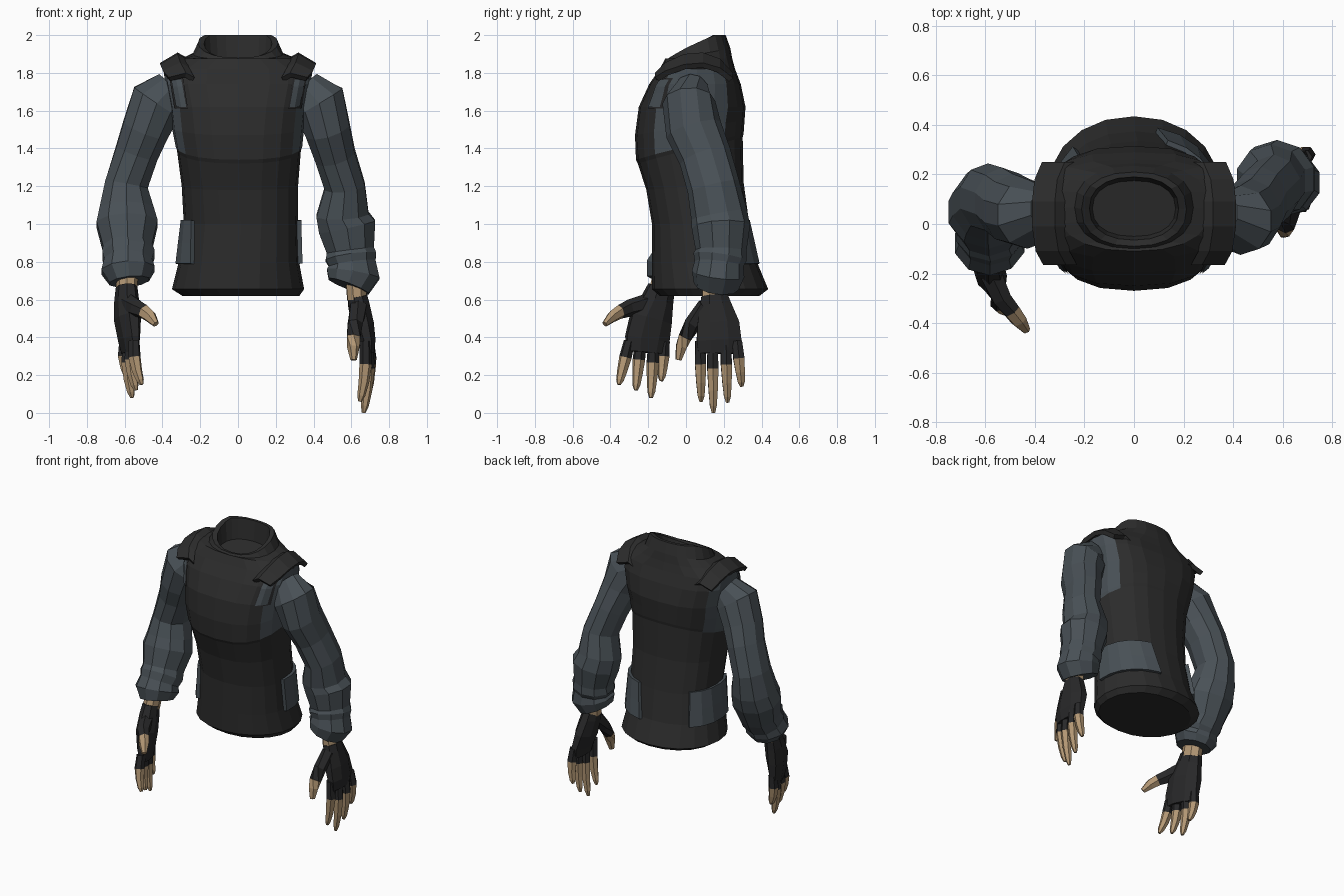
import bpy, bmesh, math
from mathutils import Vector
from mathutils.bvhtree import BVHTree


def material(name, rgb):
    m = bpy.data.materials.new(name)
    m.diffuse_color = (*rgb, 1)
    return m


VEST = material("charcoal vest", (0.025, 0.025, 0.025))
SLATE = material("slate cloth", (0.066, 0.081, 0.093))
GLOVE = material("black glove", (0.021, 0.021, 0.022))
SKIN = material("skin", (0.45, 0.31, 0.175))


def make(name, bm, mats):
    me = bpy.data.meshes.new(name)
    bm.to_mesh(me)
    bm.free()
    for m in mats:
        me.materials.append(m)
    ob = bpy.data.objects.new(name, me)
    bpy.context.collection.objects.link(ob)
    return ob


def loft(name, rings, mats, seg_mat=None):
    """Closed skin through rings of points, capped at both ends."""
    bm = bmesh.new()
    vs = [[bm.verts.new(p) for p in r] for r in rings]
    n = len(vs[0])
    for k in range(len(vs) - 1):
        for i in range(n):
            j = (i + 1) % n
            f = bm.faces.new((vs[k][i], vs[k][j], vs[k + 1][j], vs[k + 1][i]))
            f.material_index = seg_mat[k] if seg_mat else 0
    bm.faces.new(vs[0])
    bm.faces.new(vs[-1]).material_index = seg_mat[-1] if seg_mat else 0
    bmesh.ops.recalc_face_normals(bm, faces=bm.faces[:])
    return make(name, bm, mats)


def tube(name, path, axis, n, mats, seg_mat=None):
    """Loft along (x, y, z, half width along axis, half thickness)."""
    pts = [Vector(p[:3]) for p in path]
    rings = []
    for k, p in enumerate(path):
        t = (pts[min(k + 1, len(pts) - 1)] - pts[max(k - 1, 0)]).normalized()
        u = Vector(axis)
        u = (u - t * u.dot(t)).normalized()
        v = t.cross(u)
        rings.append([pts[k] + u * p[3] * math.cos(a) + v * p[4] * math.sin(a)
                      for a in (2 * math.pi * (i + 0.5) / n for i in range(n))])
    return loft(name, rings, mats, seg_mat)


def sheet(name, grid, mat, thick=0.0):
    """Open grid of points, optionally thickened."""
    bm = bmesh.new()
    vs = [[bm.verts.new(p) for p in row] for row in grid]
    for a, b in zip(vs, vs[1:]):
        for i in range(len(a) - 1):
            bm.faces.new((a[i], a[i + 1], b[i + 1], b[i]))
    ob = make(name, bm, [mat])
    if thick:
        mod = ob.modifiers.new("thickness", 'SOLIDIFY')
        mod.thickness = thick
        mod.offset = -1
    return ob


# Torso: z, backward tilt, centre x, half width, front y, back y, roundness
TORSO = [
    (0.62, 0.00, 0.015, 0.310, -0.14, 0.39, 0.95),
    (0.655, 0.00, 0.00, 0.350, -0.18, 0.435, 0.95),
    (0.80, 0.00, 0.005, 0.318, -0.18, 0.375, 0.9),
    (1.00, 0.00, 0.015, 0.302, -0.18, 0.335, 0.87),
    (1.20, 0.02, 0.01, 0.308, -0.21, 0.305, 0.85),
    (1.39, 0.07, 0.005, 0.328, -0.255, 0.30, 0.82),
    (1.41, 0.07, 0.005, 0.335, -0.265, 0.305, 0.82),
    (1.51, 0.04, 0.00, 0.350, -0.27, 0.31, 0.8),
    (1.62, 0.00, 0.00, 0.362, -0.25, 0.315, 0.75),
    (1.74, 0.00, 0.00, 0.385, -0.195, 0.29, 0.7),
    (1.82, 0.00, 0.00, 0.395, -0.14, 0.26, 0.75),
    (1.875, 0.00, 0.00, 0.310, -0.11, 0.245, 0.85),
    (1.90, 0.03, 0.00, 0.240, -0.10, 0.235, 0.87),
    (1.96, 0.08, 0.00, 0.212, -0.09, 0.21, 0.87),
    (1.955, 0.08, 0.00, 0.180, -0.065, 0.19, 0.87),
    (1.84, 0.02, 0.00, 0.168, -0.05, 0.175, 0.87),
]


def torso_point(ring, a, out=0.0):
    z, tilt, xc, rx, yf, yb, p = ring
    c, s = math.cos(a), math.sin(a)
    x = xc + (rx + out) * math.copysign(abs(c) ** p, c)
    y = (yf + yb) / 2 + ((yb - yf) / 2 + out) * math.copysign(abs(s) ** p, s)
    return Vector((x, y, min(z + tilt * s, 2.0)))


N = 20
torso = loft("vest_body", [[torso_point(r, 2 * math.pi * i / N) for i in range(N)]
                           for r in TORSO], [VEST, SLATE])
# Armpit panels
for f in torso.data.polygons:
    if abs(f.normal.x) > 0.75 and 1.40 < f.center.z < 1.8 and abs(f.center.x) > 0.27:
        f.material_index = 1

# Waist pockets wrapped around the flanks
for name, a0, a1 in (("left_pocket", -6, 74), ("right_pocket", 136, 220)):
    grid = []
    for z in (0.79, 0.90, 1.02):
        t = (z - 0.80) / 0.20
        ring = [p + (q - p) * t for p, q in zip(TORSO[2], TORSO[3])]
        spread = (0.90 - z) * 25
        grid.append([torso_point(ring, math.radians(a0 + (a1 + spread - a0) * i / 5), 0.02)
                     for i in range(6)])
    sheet(name, grid, SLATE, 0.03)

# Chest tabs laid on the vest, and shoulder pads
bvh = BVHTree.FromPolygons([v.co for v in torso.data.vertices],
                           [p.vertices[:] for p in torso.data.polygons])


def chest_tab(name, side, grow, lift, mat):
    grid = []
    for i in range(5):
        t = i / 4
        z = 1.62 - grow + (0.145 + 2 * grow) * t
        mid = 0.301 + 0.026 * t
        row = []
        for w in (-1, 0, 1):
            x = side * (mid + w * (0.027 + grow))
            hit = bvh.ray_cast(Vector((x, -1, z)), Vector((0, 1, 0)))[0]
            row.append((x, (hit.y if hit else -0.1) - lift, z))
        grid.append(row[::side])
    sheet(name, grid, mat)


# Arch of each pad: y, z, inward shift
ARCH = ((-0.165, 1.80, 0.045), (-0.11, 1.855, 0.015), (-0.01, 1.90, 0), (0.09, 1.908, 0),
        (0.18, 1.875, 0.01), (0.25, 1.80, 0.04))
for label, side in (("left", 1), ("right", -1)):
    chest_tab(label + "_tab_border", side, 0.009, 0.010, GLOVE)
    chest_tab(label + "_chest_tab", side, 0.0, 0.017, SLATE)
    rows = []
    for y, z, end in ARCH:
        row = [(side * (0.275 - end), y, z - 0.025), (side * (0.32 - end), y, z),
               (side * (0.412 - end), y, z - 0.055 + end * 0.7)]
        rows.append(row[::side])
    sheet(label + "_shoulder_pad", rows, VEST, 0.03)

# Sleeves with bunched cuffs
tube("left_sleeve", [
    (0.35, 0.03, 1.71, 0.11, 0.09), (0.43, 0.015, 1.645, 0.15, 0.14),
    (0.475, 0.04, 1.50, 0.125, 0.15), (0.515, 0.10, 1.36, 0.112, 0.14),
    (0.565, 0.145, 1.20, 0.112, 0.14), (0.553, 0.175, 1.05, 0.145, 0.15),
    (0.578, 0.185, 0.985, 0.16, 0.155), (0.595, 0.185, 0.86, 0.132, 0.135),
    (0.598, 0.18, 0.825, 0.142, 0.142), (0.605, 0.175, 0.79, 0.13, 0.13),
    (0.61, 0.17, 0.735, 0.148, 0.14), (0.585, 0.16, 0.67, 0.118, 0.12)],
    (1, 0, 0), 10, [SLATE])
tube("right_sleeve", [
    (-0.35, 0.05, 1.71, 0.11, 0.09), (-0.43, 0.04, 1.645, 0.15, 0.14),
    (-0.49, 0.06, 1.50, 0.13, 0.145), (-0.535, 0.09, 1.38, 0.12, 0.14),
    (-0.59, 0.105, 1.21, 0.12, 0.14), (-0.59, 0.08, 1.08, 0.15, 0.155),
    (-0.587, 0.05, 1.00, 0.17, 0.16), (-0.585, 0.00, 0.875, 0.137, 0.145),
    (-0.58, -0.03, 0.835, 0.145, 0.145), (-0.582, -0.05, 0.80, 0.132, 0.135),
    (-0.582, -0.075, 0.755, 0.148, 0.142), (-0.575, -0.09, 0.695, 0.11, 0.12)],
    (1, 0, 0), 10, [SLATE])


# Hands: bare wrist, fingerless glove, bare fingertips
def hand(label, axis, wrist, palm, fingers, thumb):
    tube(label + "_wrist", [(*p, 0.07, 0.055) for p in wrist], axis, 8, [SKIN])
    tube(label + "_glove_palm", palm, axis, 8, [GLOVE])
    for i, (base, tip) in enumerate(fingers):
        b, t = Vector(base), Vector(tip)
        path = []
        for k, r in ((0, 0.030), (0.38, 0.034), (0.68, 0.028), (0.9, 0.021), (1, 0.010)):
            p = b.lerp(t, k)
            p.x += 0.014 * math.sin(math.pi * k) * (1 if b.x > 0 else -1)
            path.append((*p, r, r))
        tube(f"{label}_finger_{i + 1}", path, axis, 6, [GLOVE, SKIN], [0, 1, 1, 1])
    radii = (0.055, 0.047, 0.040, 0.035, 0.018)
    tube(label + "_thumb", [(*p, r, r * 0.88) for p, r in zip(thumb, radii)],
         (0.3, 0.5, 1), 6, [GLOVE, SKIN], [0, 0, 1, 1])


hand("left", (-0.05, 1, 0), [(0.62, 0.15, 0.72), (0.63, 0.15, 0.60)],
     [(0.632, 0.15, 0.62, 0.075, 0.055), (0.64, 0.155, 0.57, 0.09, 0.06),
      (0.66, 0.17, 0.47, 0.12, 0.062), (0.682, 0.175, 0.38, 0.128, 0.048),
      (0.687, 0.175, 0.315, 0.118, 0.034)],
     [((0.675, 0.075, 0.38), (0.645, 0.08, 0.06)), ((0.685, 0.14, 0.38), (0.665, 0.145, 0.0)),
      ((0.69, 0.21, 0.38), (0.675, 0.22, 0.055)), ((0.69, 0.27, 0.38), (0.68, 0.295, 0.14))],
     [(0.64, 0.11, 0.56), (0.62, 0.035, 0.47), (0.612, -0.005, 0.40),
      (0.61, -0.025, 0.35), (0.612, -0.04, 0.28)])
hand("right", (0.3, -0.95, 0), [(-0.585, -0.10, 0.75), (-0.59, -0.13, 0.64)],
     [(-0.59, -0.13, 0.665, 0.075, 0.055), (-0.59, -0.15, 0.60, 0.09, 0.062),
      (-0.585, -0.185, 0.50, 0.12, 0.066), (-0.577, -0.205, 0.39, 0.128, 0.05),
      (-0.572, -0.21, 0.32, 0.115, 0.036)],
     [((-0.55, -0.30, 0.38), (-0.51, -0.355, 0.15)), ((-0.565, -0.24, 0.38), (-0.54, -0.265, 0.12)),
      ((-0.58, -0.17, 0.38), (-0.56, -0.185, 0.08)), ((-0.60, -0.115, 0.38), (-0.575, -0.13, 0.17))],
     [(-0.58, -0.20, 0.58), (-0.535, -0.30, 0.555), (-0.495, -0.35, 0.535),
      (-0.465, -0.39, 0.51), (-0.435, -0.43, 0.47)])
